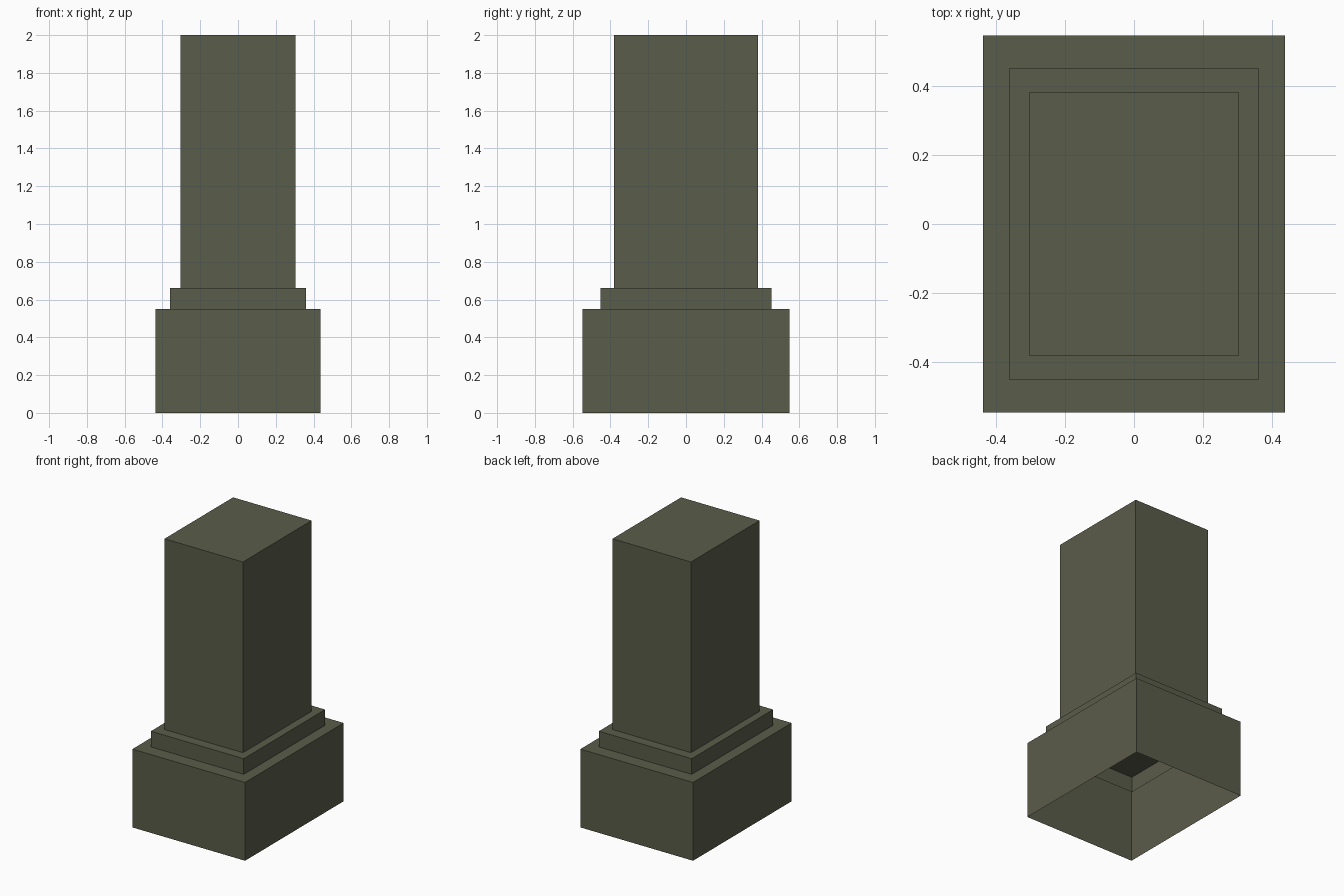
import bpy
import bmesh

cube = bpy.data.objects.get("Cube")
if cube:
    bpy.data.objects.remove(cube, do_unlink=True)

stone = bpy.data.materials.new("olive_grey_stone")
stone.use_nodes = True
colour = (0.102, 0.107, 0.068, 1.0)
stone.diffuse_color = colour
stone.node_tree.nodes["Principled BSDF"].inputs["Base Color"].default_value = colour


def open_block(name, half_x, half_y, bottom, top):
    """Rectangular block with no underside."""
    bm = bmesh.new()
    bmesh.ops.create_cube(bm, size=2)
    for v in bm.verts:
        v.co = (v.co.x * half_x, v.co.y * half_y, top if v.co.z > 0 else bottom)
    bm.normal_update()
    underside = [f for f in bm.faces if f.normal.z < -0.5]
    bmesh.ops.delete(bm, geom=underside, context='FACES_ONLY')
    mesh = bpy.data.meshes.new(name)
    bm.to_mesh(mesh)
    bm.free()
    mesh.materials.append(stone)
    obj = bpy.data.objects.new(name, mesh)
    bpy.context.collection.objects.link(obj)
    return obj


# Hollow base, stepped collar sunk into it, and tall shaft
open_block("base", 0.438, 0.547, 0.0, 0.55)
open_block("collar", 0.361, 0.452, 0.44, 0.66)
open_block("shaft", 0.305, 0.381, 0.55, 2.0)
